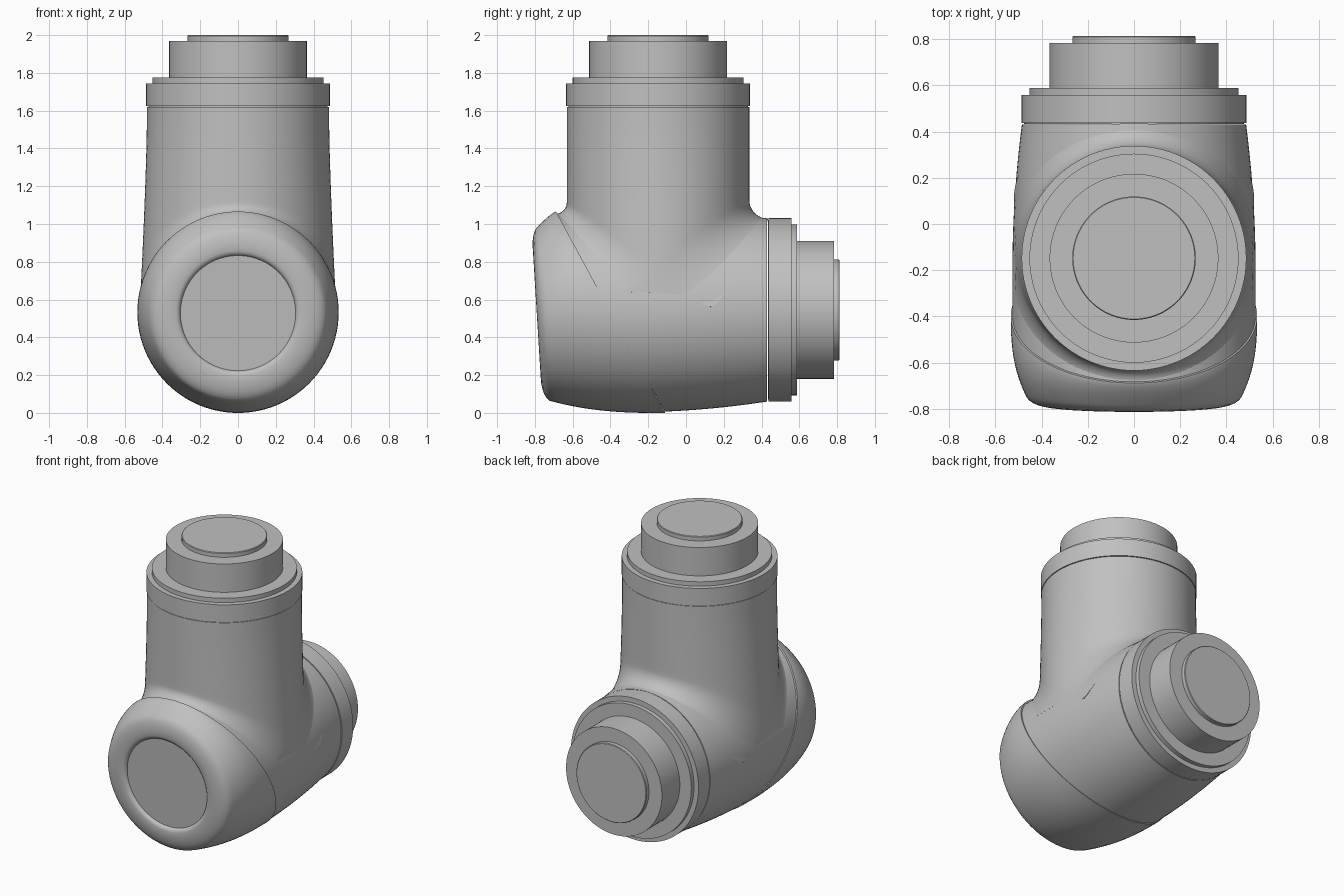
import bpy, bmesh
from math import sin, cos, pi, sqrt, radians

SEG = 96
COL_Y = -0.148      # column axis
COL_R = 0.483

cube = bpy.data.objects.get("Cube")
if cube:
    bpy.data.objects.remove(cube, do_unlink=True)

grey = bpy.data.materials.new("satin_grey")
grey.use_nodes = True
grey.diffuse_color = (0.53, 0.53, 0.53, 1)
grey.node_tree.nodes["Principled BSDF"].inputs["Base Color"].default_value = (0.53, 0.53, 0.53, 1)


def clamp(v):
    return max(0.0, min(1.0, v))


def loft(name, rings):
    """Skin a list of closed rings and close both ends."""
    bm = bmesh.new()
    rows = [[bm.verts.new(p) for p in ring] for ring in rings]
    for a, b in zip(rows, rows[1:]):
        for i in range(SEG):
            j = (i + 1) % SEG
            bm.faces.new((a[i], a[j], b[j], b[i]))
    bm.faces.new(rows[0])
    bm.faces.new(rows[-1])
    bmesh.ops.recalc_face_normals(bm, faces=bm.faces)
    mesh = bpy.data.meshes.new(name)
    bm.to_mesh(mesh)
    bm.free()
    mesh.materials.append(grey)
    obj = bpy.data.objects.new(name, mesh)
    bpy.context.collection.objects.link(obj)
    bpy.ops.object.select_all(action='DESELECT')
    obj.select_set(True)
    bpy.context.view_layer.objects.active = obj
    bpy.ops.object.shade_smooth_by_angle(angle=radians(32))
    return obj


ANGLES = [2 * pi * i / SEG for i in range(SEG)]


# Barrel shape: centre height and radius along y
def barrel(y):
    t = clamp((y + 0.2) / 0.63)
    return 0.53 + 0.015 * t, 0.526 - 0.041 * t * t


def seam_y(z):
    return -0.11 - 0.542 * z


def front_y(z):
    return -0.7576 - 0.0617 * z


# Horizontal barrel, from the slanted seam to the rear connector
def barrel_point(a, v):
    start = seam_y(0.53 + 0.526 * sin(a))
    y = start + (0.43 - start) * v
    zc, r = barrel(y)
    return (r * cos(a), y, zc + r * sin(a))


loft("barrel_housing", [[barrel_point(a, k / 20) for a in ANGLES] for k in range(21)])


# Vertical column, flared by a fillet into the barrel
def column_width(z):
    return COL_R + 0.037 * clamp((1.5 - z) / 0.95) ** 1.3


def column_point(a, straight, bend):
    side = round(cos(a), 6)
    sign = (side > 0) - (side < 0)
    q = sin(a) ** 2
    f = 0.1 + 0.15 * q if sign > 0 else 0.06 + 0.1 * q
    y = COL_Y + COL_R * side
    zc, r = barrel(y + sign * f)
    x = min(r, 0.515 * abs(sin(a)))
    crease = zc + sqrt(r * r - x * x) - 0.002
    z = 1.62 + (crease + f - 1.62) * straight - f * sin(bend)
    return (column_width(z) * sin(a), y + sign * f * (1 - cos(bend)), z)


column = [[column_point(a, k / 14, 0) for a in ANGLES] for k in range(15)]
column += [[column_point(a, 1, k / 10 * pi / 2) for a in ANGLES] for k in range(1, 11)]
column.append([(0.2 * sin(a), COL_Y + 0.2 * cos(a), 0.5) for a in ANGLES])
loft("column_housing", column)


# Front cap: recessed disc, rounded rim, then a swelling wall to the seam
def rim_ring(depth, r):
    ring = []
    for a in ANGLES:
        z = 0.528 + r * sin(a)
        ring.append((r * cos(a), front_y(z) + depth, z))
    return ring


def wall_point(a, u):
    power = 2.5 - 1.2 * max(0, sin(a)) ** 2
    r = 0.464 + 0.069 * (1 - (1 - u) ** power)
    z = 0.528 + 0.005 * u + r * sin(a)
    y0 = front_y(0.528 + 0.464 * sin(a)) + 0.04
    y1 = seam_y(0.533 + 0.533 * sin(a))
    return (r * cos(a), y0 + (y1 - y0) * u, z)


RIM = [(0.022, 0.300), (0.022, 0.305), (0.012, 0.309), (0.004, 0.318),
       (0, 0.332), (0, 0.365), (0.003, 0.39), (0.009, 0.417),
       (0.018, 0.439), (0.029, 0.454)]
cap = [rim_ring(d, r) for d, r in RIM]
cap += [[wall_point(a, k / 16) for a in ANGLES] for k in range(17)]
loft("front_cap", cap)

# Stepped connectors: flange, lip, boss and end disc
STEPS = [(0, 0.475), (0.004, 0.475), (0.004, 0.486), (0.125, 0.486),
         (0.125, 0.452), (0.155, 0.452), (0.155, 0.365), (0.35, 0.365),
         (0.35, 0.267), (0.376, 0.267), (0.38, 0.263)]


def connector(name, place):
    loft(name, [[place(r * cos(a), r * sin(a), h) for a in ANGLES] for h, r in STEPS])


connector("top_connector", lambda u, v, h: (u, COL_Y + v, 1.62 + h))
connector("rear_connector", lambda u, v, h: (u, 0.433 + h, 0.545 + v))
